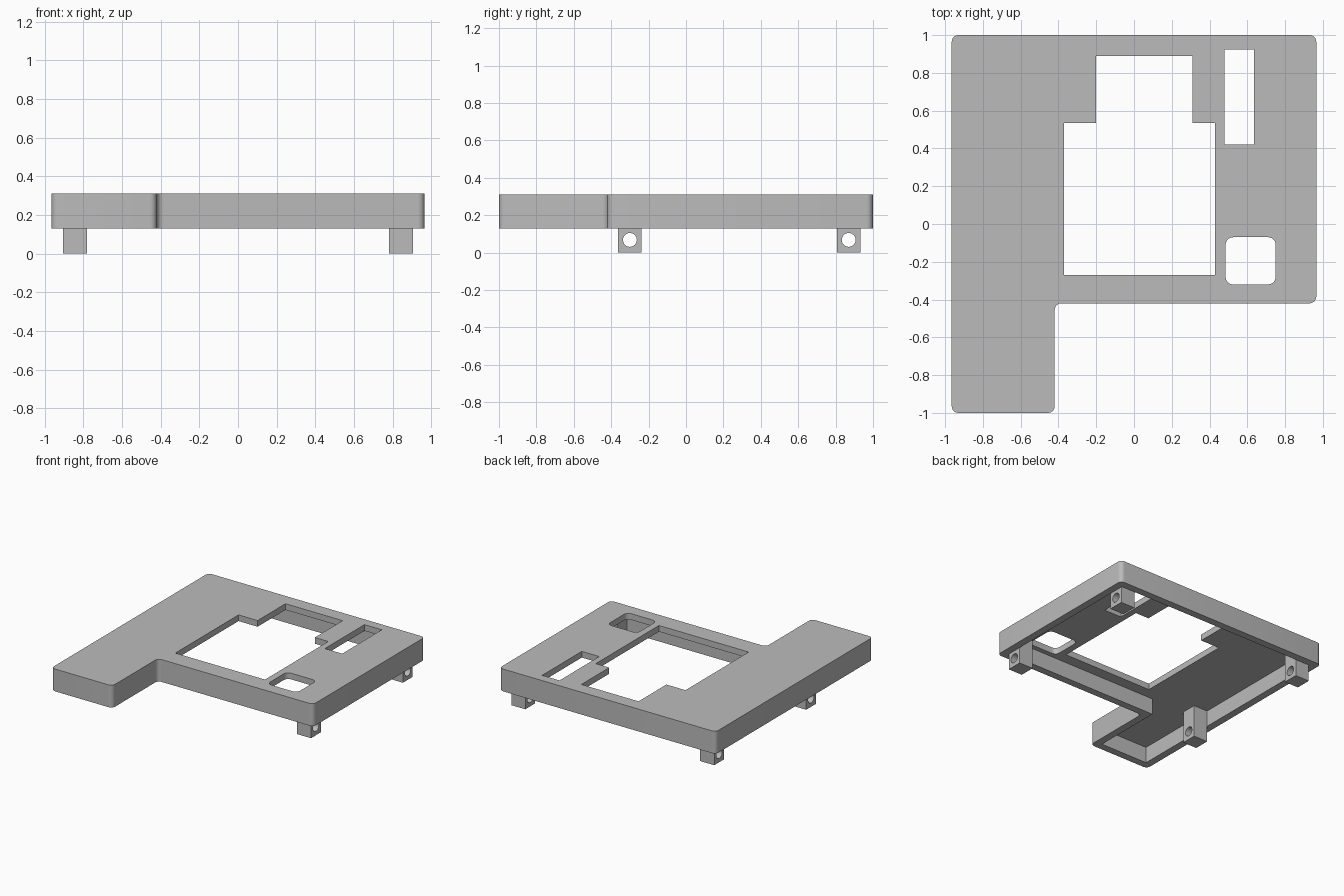
import bpy
import bmesh
from math import pi, cos, sin
from mathutils import Vector, Matrix

cube = bpy.data.objects.get("Cube")
if cube:
    bpy.data.objects.remove(cube, do_unlink=True)

WALL, BOTTOM, TOP, PLATE = 0.06, 0.13, 0.31, 0.05

grey = bpy.data.materials.new("plain_grey")
grey.use_nodes = True
colour = (0.5, 0.5, 0.5, 1)
grey.diffuse_color = colour
grey.node_tree.nodes["Principled BSDF"].inputs["Base Color"].default_value = colour


def rounded(points, radius, steps=6):
    """Round every corner of an outline, convex or concave."""
    result = []
    for i, p in enumerate(points):
        p = Vector(p)
        a = (Vector(points[i - 1]) - p).normalized() * radius
        b = (Vector(points[(i + 1) % len(points)]) - p).normalized() * radius
        for k in range(steps + 1):
            t = k / steps * pi / 2
            result.append(p + a * (1 - sin(t)) + b * (1 - cos(t)))
    return result


def rect(x0, x1, y0, y1):
    return [(x0, y0), (x1, y0), (x1, y1), (x0, y1)]


def new_object(name, bm):
    bmesh.ops.recalc_face_normals(bm, faces=bm.faces)
    mesh = bpy.data.meshes.new(name)
    bm.to_mesh(mesh)
    bm.free()
    mesh.materials.append(grey)
    obj = bpy.data.objects.new(name, mesh)
    bpy.context.collection.objects.link(obj)
    return obj


def prism(name, outline, z0, z1):
    bm = bmesh.new()
    face = bm.faces.new([bm.verts.new((p[0], p[1], z0)) for p in outline])
    extruded = bmesh.ops.extrude_face_region(bm, geom=[face])["geom"]
    verts = [g for g in extruded if isinstance(g, bmesh.types.BMVert)]
    bmesh.ops.translate(bm, verts=verts, vec=(0, 0, z1 - z0))
    return new_object(name, bm)


def activate(obj):
    bpy.ops.object.select_all(action='DESELECT')
    obj.select_set(True)
    bpy.context.view_layer.objects.active = obj


def cut(obj, cutter):
    cutter.hide_render = True
    mod = obj.modifiers.new("cut", 'BOOLEAN')
    mod.operation = 'DIFFERENCE'
    mod.solver = 'EXACT'
    mod.object = cutter
    activate(obj)
    bpy.ops.object.modifier_apply(modifier=mod.name)
    bpy.data.objects.remove(cutter, do_unlink=True)


def finish(obj):
    activate(obj)
    bpy.ops.object.shade_smooth_by_angle(angle=pi / 6)


def cover_outline(inset):
    """L-shaped outline of the cover, moved inwards by inset."""
    left, right, leg = -0.965 + inset, 0.965 - inset, -0.42 - inset
    front, step, back = -1 + inset, -0.42 + inset, 1 - inset
    return [(left, front), (leg, front), (leg, step),
            (right, step), (right, back), (left, back)]


# Hollow cover, open underneath
cover = prism("cover", rounded(cover_outline(0), 0.035), BOTTOM, TOP)
cut(cover, prism("cavity", cover_outline(WALL), BOTTOM - 0.1, TOP - PLATE))

# Openings through the top plate
stepped = [(-0.37, -0.27), (0.43, -0.27), (0.43, 0.535), (0.31, 0.535),
           (0.31, 0.89), (-0.2, 0.89), (-0.2, 0.535), (-0.37, 0.535)]
slot = rect(0.48, 0.635, 0.42, 0.925)
window = rounded(rect(0.485, 0.75, -0.32, -0.07), 0.04)
for opening in (stepped, slot, window):
    cut(cover, prism("opening", opening, TOP - PLATE - 0.02, TOP + 0.1))
finish(cover)

# Drilled mounting lugs in the corners, reaching up to the plate
for side, x in (("right", -0.8425), ("left", 0.8425)):
    for end, y in (("front", -0.3), ("back", 0.87)):
        h = 0.0625
        lug = prism(f"{end}_{side}_lug", rect(x - h, x + h, y - h, y + h),
                    0, TOP - PLATE)
        bm = bmesh.new()
        bmesh.ops.create_cone(
            bm, cap_ends=True, segments=32, radius1=0.037, radius2=0.037, depth=0.4,
            matrix=Matrix.Translation((x, y, 0.068)) @ Matrix.Rotation(pi / 2, 4, 'Y'))
        cut(lug, new_object("drill", bm))
        finish(lug)
